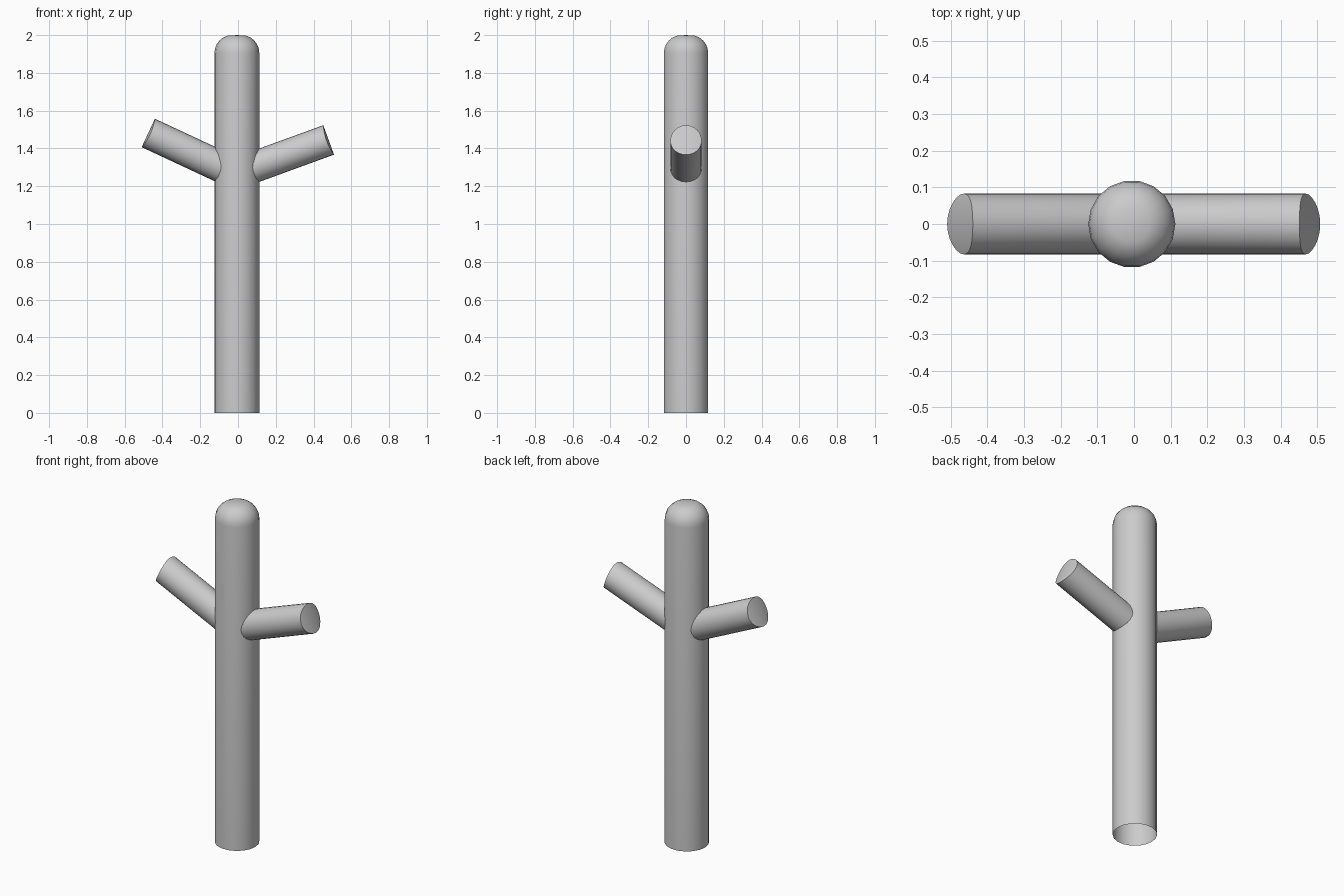
import bpy, bmesh, math
from mathutils import Vector

if "Cube" in bpy.data.objects:
    bpy.data.objects.remove(bpy.data.objects["Cube"])

TRUNK_R, TRUNK_X = 0.119, -0.006
BRANCH_R = 0.083


def finish(name, bm):
    bmesh.ops.recalc_face_normals(bm, faces=bm.faces)
    mesh = bpy.data.meshes.new(name)
    bm.to_mesh(mesh)
    bm.free()
    obj = bpy.data.objects.new(name, mesh)
    bpy.context.collection.objects.link(obj)
    bpy.ops.object.select_all(action='DESELECT')
    bpy.context.view_layer.objects.active = obj
    obj.select_set(True)
    bpy.ops.object.shade_smooth_by_angle(angle=math.radians(35))
    return obj


def bridge(bm, a, b):
    n = len(a)
    for i in range(n):
        bm.faces.new((a[i], a[(i + 1) % n], b[(i + 1) % n], b[i]))


def trunk():
    # open-bottomed post with a softly domed top
    sides, bm = 18, bmesh.new()
    profile = [(TRUNK_R, 0.0), (TRUNK_R, 1.905)]
    for k in range(1, 6):
        t = math.radians(15 * k)
        profile.append((0.025 + (TRUNK_R - 0.025) * math.cos(t),
                        1.905 + 0.095 * math.sin(t)))
    rings = []
    for r, z in profile:
        rings.append([bm.verts.new((TRUNK_X + r * math.cos(math.tau * i / sides),
                                    r * math.sin(math.tau * i / sides), z))
                      for i in range(sides)])
    for a, b in zip(rings, rings[1:]):
        bridge(bm, a, b)
    tip = bm.verts.new((TRUNK_X, 0, 2.0))
    top = rings[-1]
    for i in range(sides):
        bm.faces.new((top[i], top[(i + 1) % sides], tip))
    return finish("trunk", bm)


def branch(name, side, tip_x, tip_z, degrees):
    # tube starting on the trunk surface, with a slightly curved end cap
    n, bm = 24, bmesh.new()
    ang = math.radians(degrees)
    axis = Vector((side * math.cos(ang), 0, math.sin(ang)))
    up = Vector((-side * math.sin(ang), 0, math.cos(ang)))
    tip = Vector((tip_x, 0, tip_z))
    root, end = [], []
    for i in range(n):
        t = math.tau * i / n
        y = BRANCH_R * math.sin(t)
        p = tip + up * (BRANCH_R * math.cos(t)) + Vector((0, y, 0))
        x0 = TRUNK_X + side * (math.sqrt(TRUNK_R ** 2 - y * y) - 0.005)
        root.append(bm.verts.new(p + axis * ((x0 - p.x) / axis.x)))
        end.append(bm.verts.new(p - axis * 0.012 * math.sin(t) ** 2))
    bridge(bm, root, end)
    # cap strips running across the end, pairing vertices of equal y
    half = n // 2
    cols = [(end[(k - n // 4) % n], end[(half - k + n // 4) % n])
            for k in range(half + 1)]
    for (a, b), (c, d) in zip(cols, cols[1:]):
        bm.faces.new([v for j, v in enumerate((a, c, d, b))
                      if v not in (a, c, d, b)[:j]])
    return finish(name, bm)


trunk()
branch("right_branch", 1, 0.48, 1.445, 20)
branch("left_branch", -1, -0.475, 1.482, 25)
